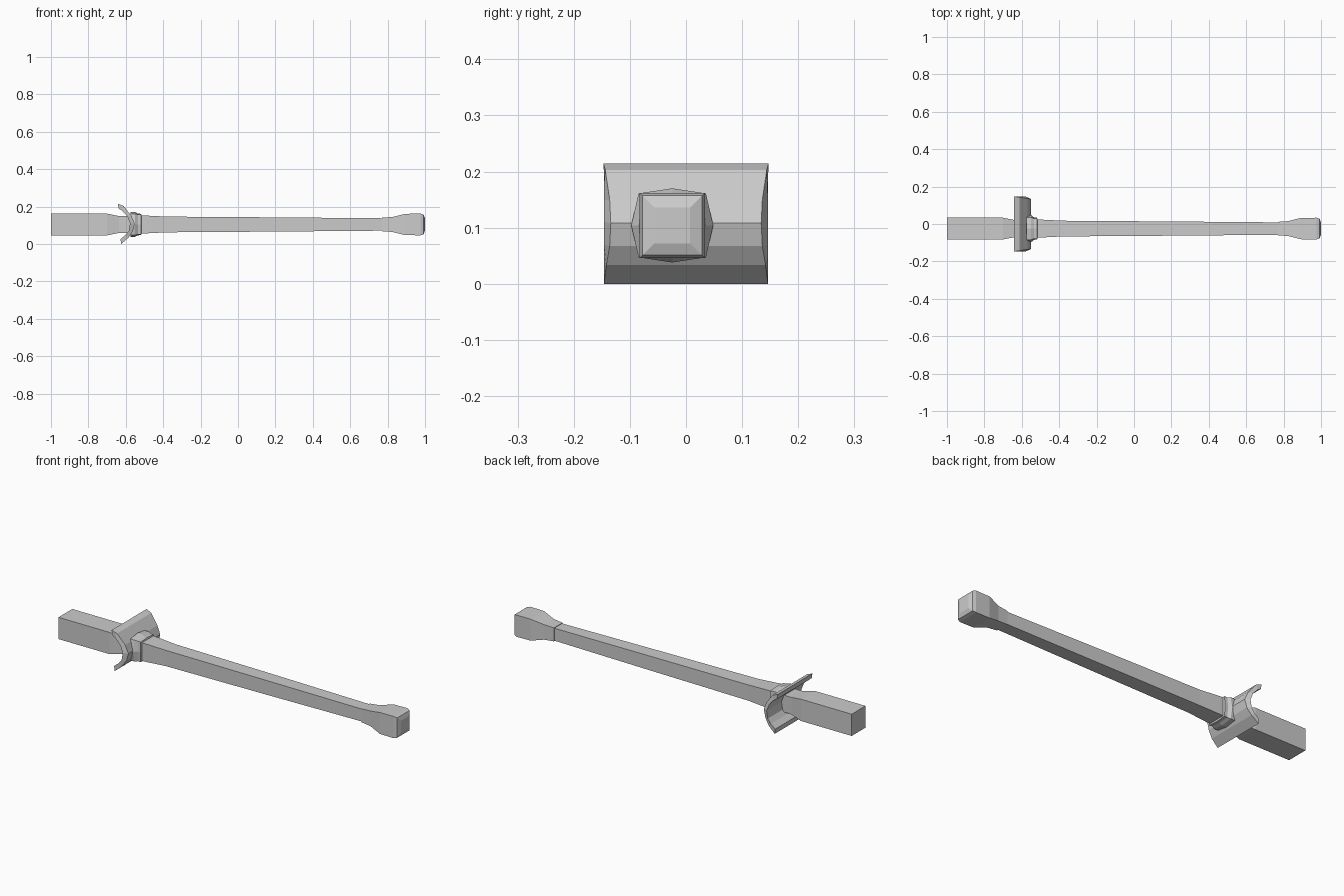
import bpy, bmesh

if "Cube" in bpy.data.objects:
    bpy.data.objects.remove(bpy.data.objects["Cube"])

CY, CZ = -0.0245, 0.104   # axis of the shaft


def make(name, rings, closed=False):
    """Skin a list of rings with quads; cap both ends, or join last to first."""
    bm = bmesh.new()
    vs = [[bm.verts.new(p) for p in r] for r in rings]
    n = len(rings[0])
    pairs = list(zip(vs, vs[1:])) + ([(vs[-1], vs[0])] if closed else [])
    for a, b in pairs:
        for i in range(n):
            j = (i + 1) % n
            bm.faces.new((a[i], a[j], b[j], b[i]))
    if not closed:
        bm.faces.new(vs[0])
        bm.faces.new(vs[-1])
    bmesh.ops.recalc_face_normals(bm, faces=bm.faces)
    me = bpy.data.meshes.new(name)
    bm.to_mesh(me)
    bm.free()
    ob = bpy.data.objects.new(name, me)
    bpy.context.collection.objects.link(ob)
    return ob


def square(x, h):
    return [(x, CY + a * h, CZ + b * h) for a, b in ((-1, -1), (1, -1), (1, 1), (-1, 1))]


def eight(x, cy, cz, my, mz):
    """Square ring whose side midpoints are pushed out to a shallow peak."""
    pts = ((-cy, -cz), (0, -mz), (cy, -cz), (my, 0), (cy, cz), (0, mz), (-cy, cz), (-my, 0))
    return [(x, CY + a, CZ + b) for a, b in pts]


def loft(name, stations):
    return make(name, [square(x, h) for x, h in stations])


# grip, narrowing where it passes through the guard
loft("grip", [(-1.0, 0.058), (-0.70, 0.058), (-0.635, 0.045), (-0.55, 0.045)])

# long tapering shaft
loft("shaft", [(-0.56, 0.048), (-0.50, 0.048), (-0.38, 0.042), (0.2, 0.038), (0.79, 0.033)])

# flared end cap with softened front edge
loft("end_cap", [(0.77, 0.036), (0.825, 0.040), (0.893, 0.057), (0.975, 0.058),
                 (0.992, 0.053), (1.0, 0.032)])

# collar in front of the guard
make("collar", [eight(-0.575, 0.060, 0.057, 0.073, 0.066),
                eight(-0.550, 0.060, 0.057, 0.073, 0.066),
                eight(-0.535, 0.054, 0.053, 0.060, 0.058),
                eight(-0.518, 0.055, 0.053, 0.058, 0.057),
                eight(-0.515, 0.046, 0.046, 0.046, 0.046)])

# curved guard: (outer x, outer z, inner x, inner z, outer half-width)
arc = [(-0.642, 0.214, -0.639, 0.189, 0.147),
       (-0.612, 0.203, -0.620, 0.178, 0.144),
       (-0.570, 0.150, -0.592, 0.148, 0.136),
       (-0.552, 0.108, -0.577, 0.110, 0.134),
       (-0.563, 0.067, -0.584, 0.070, 0.136),
       (-0.586, 0.033, -0.602, 0.047, 0.142),
       (-0.625, 0.000, -0.628, 0.026, 0.146)]
make("guard", [[(ox, -w, oz), (ox, w, oz), (ix, 0.146, iz), (ix, -0.146, iz)]
               for ox, oz, ix, iz, w in arc])
